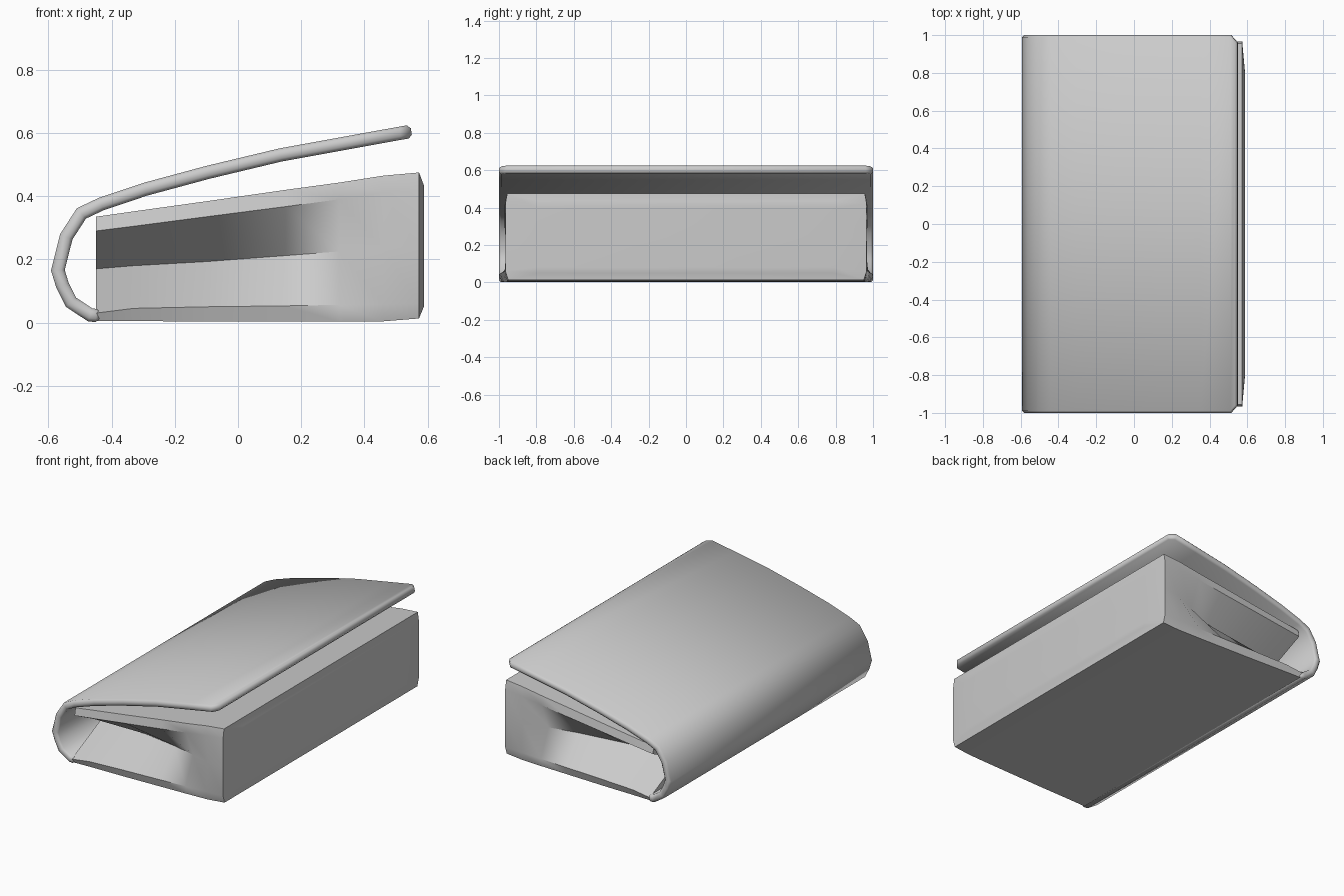
import bpy, bmesh, math

cube = bpy.data.objects.get("Cube")
if cube:
    bpy.data.objects.remove(cube)

leather = bpy.data.materials.new("grey_leather")
leather.use_nodes = True
GREY = (0.6, 0.6, 0.6, 1)
leather.diffuse_color = GREY
leather.node_tree.nodes["Principled BSDF"].inputs["Base Color"].default_value = GREY


def loft(name, rows, closed):
    """Skin a list of equal-length point rows; closed rows make a capped tube."""
    bm = bmesh.new()
    verts = [[bm.verts.new(p) for p in row] for row in rows]
    count = len(rows[0])
    for a, b in zip(verts, verts[1:]):
        for i in range(count if closed else count - 1):
            j = (i + 1) % count
            bm.faces.new((a[i], b[i], b[j], a[j]))
    if closed:
        # Cap with quads so the concave ends fill cleanly
        half = count // 2
        for row in (verts[0], verts[-1]):
            for i in range(half - 1):
                bm.faces.new((row[i], row[i + 1], row[-2 - i], row[-1 - i]))
        bmesh.ops.recalc_face_normals(bm, faces=bm.faces)
    mesh = bpy.data.meshes.new(name)
    bm.to_mesh(mesh)
    bm.free()
    obj = bpy.data.objects.new(name, mesh)
    bpy.context.collection.objects.link(obj)
    mesh.materials.append(leather)
    return obj


def smooth(obj, angle):
    bpy.ops.object.select_all(action='DESELECT')
    obj.select_set(True)
    bpy.context.view_layer.objects.active = obj
    bpy.ops.object.shade_smooth_by_angle(angle=math.radians(angle))


# Pouch body: pleated end walls that fade out toward the front panel
# x, rim half width, pleat depth, base z, lower lip z, crease z, upper lip z, top z
stations = [
    (-0.45, 0.97, 0.27, 0.005, 0.03, 0.17, 0.29, 0.335),
    (-0.33, 0.97, 0.25, 0.005, 0.045, 0.18, 0.305, 0.352),
    (-0.10, 0.97, 0.20, 0.003, 0.05, 0.193, 0.335, 0.384),
    (0.15, 0.97, 0.13, 0.003, 0.053, 0.212, 0.367, 0.42),
    (0.32, 0.97, 0.07, 0.003, 0.056, 0.225, 0.39, 0.443),
    (0.46, 0.97, 0.015, 0.004, 0.058, 0.235, 0.41, 0.465),
    (0.573, 0.966, 0.0, 0.013, 0.06, 0.24, 0.42, 0.475),
    (0.588, 0.80, 0.0, 0.05, 0.08, 0.24, 0.40, 0.435),
]
rows = []
for x, w, depth, base, low, crease, high, top in stations:
    flare = 0.03 * max(0, (0.46 - x) / 0.91)
    side = [(w + flare - 0.015, base), (w + flare, low), (w - depth, crease),
            (w, high), (w - 0.01, top)]
    rows.append([(x, y, z) for y, z in side] + [(x, -y, z) for y, z in reversed(side)])
body = loft("pouch_body", rows, True)
smooth(body, 35)

# Wrap-around flap: spine and lid as one bent sheet with clipped front corners
profile = [(-0.44, 0.0), (-0.475, 0.004), (-0.545, 0.05), (-0.575, 0.11), (-0.592, 0.165),
           (-0.563, 0.28), (-0.51, 0.362), (-0.44, 0.395), (-0.3, 0.442), (-0.1, 0.496),
           (0.13, 0.551), (0.35, 0.591), (0.51, 0.62), (0.545, 0.626)]
rows = []
for x, z in profile:
    w = 0.96 if x > 0.52 else 1.0
    rows.append([(x, -w, z), (x, w, z)])
flap = loft("flap", rows, False)
solid = flap.modifiers.new("thickness", 'SOLIDIFY')
solid.thickness = 0.042
solid.offset = -1
solid.use_even_offset = True
bevel = flap.modifiers.new("soft_rim", 'BEVEL')
bevel.width = 0.011
bevel.segments = 1
bevel.limit_method = 'ANGLE'
bevel.angle_limit = math.radians(50)
smooth(flap, 35)
